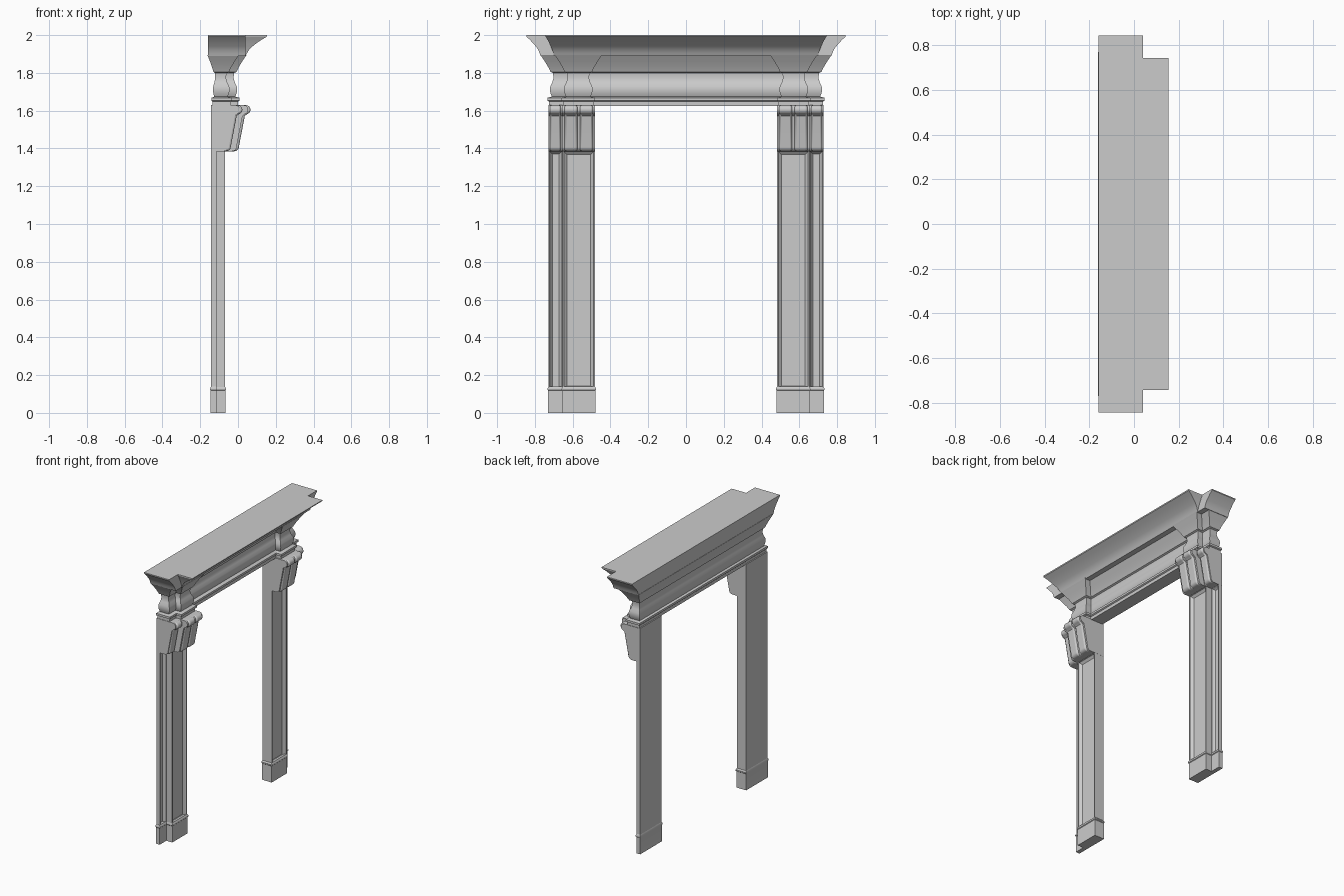
import bpy, bmesh, math
from math import cos, sin, radians

if "Cube" in bpy.data.objects:
    bpy.data.objects.remove(bpy.data.objects["Cube"])


def finish(bm, name, mirror=True, bevel=0):
    bmesh.ops.recalc_face_normals(bm, faces=bm.faces)
    me = bpy.data.meshes.new(name)
    bm.to_mesh(me)
    bm.free()
    ob = bpy.data.objects.new(name, me)
    bpy.context.collection.objects.link(ob)
    if bevel:
        b = ob.modifiers.new("round", "BEVEL")
        b.width, b.segments = bevel, 3
        b.limit_method, b.angle_limit = "ANGLE", radians(60)
    if mirror:
        m = ob.modifiers.new("mirror", "MIRROR")
        m.use_axis = (False, True, False)
        m.use_mirror_merge = False
    bpy.ops.object.select_all(action="DESELECT")
    ob.select_set(True)
    bpy.context.view_layer.objects.active = ob
    bpy.ops.object.shade_smooth_by_angle(angle=radians(30))
    return ob


def loft(rings):
    """Stack of rectangles (z, x0, x1, y0, y1) joined into a solid."""
    bm = bmesh.new()
    prev = None
    for z, x0, x1, y0, y1 in rings:
        vs = [bm.verts.new(p) for p in ((x0, y0, z), (x1, y0, z), (x1, y1, z), (x0, y1, z))]
        if prev:
            for i in range(4):
                j = (i + 1) % 4
                bm.faces.new((prev[i], prev[j], vs[j], vs[i]))
        else:
            bm.faces.new(vs[::-1])
        prev = vs
    bm.faces.new(prev)
    return bm


def box(x0, x1, y0, y1, z0, z1):
    return loft([(z0, x0, x1, y0, y1), (z1, x0, x1, y0, y1)])


def panelled(name, x1, y0, y1, border, slope):
    """Shaft with a sunken, sloped-edge panel on its front face."""
    bm = box(-0.143, x1, y0, y1, 0.12, 1.39)
    bmesh.ops.recalc_face_normals(bm, faces=bm.faces)
    face = [f for f in bm.faces if f.normal.x > 0.9]
    bmesh.ops.inset_region(bm, faces=face, thickness=border)
    bmesh.ops.inset_region(bm, faces=face, thickness=0.003, depth=-0.008)
    bmesh.ops.inset_region(bm, faces=face, thickness=slope, depth=-0.012)
    finish(bm, name)


def scroll(name, y0, y1, dx, bevel=0):
    """Bracket side profile with a scroll on top, extruded along y."""
    pts = [(-0.143, 1.63), (-0.143, 1.385)]
    for a in range(-90, 1, 15):
        pts.append((-0.02 + dx + 0.025 * cos(radians(a)), 1.41 + 0.025 * sin(radians(a))))
    pts.append((0.036 + dx, 1.572))
    for a in range(-75, 91, 15):
        pts.append((0.042 + dx + 0.024 * cos(radians(a)), 1.605 + 0.024 * sin(radians(a))))
    bm = bmesh.new()
    f = bm.faces.new([bm.verts.new((x, y0, z)) for x, z in pts])
    ext = bmesh.ops.extrude_face_region(bm, geom=[f])
    vs = [v for v in ext["geom"] if isinstance(v, bmesh.types.BMVert)]
    bmesh.ops.translate(bm, vec=(0, y1 - y0, 0), verts=vs)
    finish(bm, name, bevel=bevel)


# Plinths with a thin cap moulding
for part, x1, y0, y1 in (("inner", -0.067, 0.48, 0.655), ("outer", -0.115, 0.65, 0.73)):
    finish(loft([(0, -0.145, x1, y0, y1), (0.118, -0.145, x1, y0, y1),
                 (0.122, -0.147, x1 + 0.004, y0 - 0.004, y1 + 0.003),
                 (0.13, -0.147, x1 + 0.004, y0 - 0.004, y1 + 0.003),
                 (0.14, -0.143, x1 - 0.002, y0 + 0.003, y1 - 0.002)]), part + "_plinth")

# Pilaster shafts
panelled("inner_shaft", -0.068, 0.483, 0.654, 0.01, 0.02)
panelled("outer_shaft", -0.115, 0.652, 0.727, 0.008, 0.016)

# Scrolled brackets: recessed body plus rounded ribs
scroll("inner_bracket_body", 0.482, 0.655, -0.012)
scroll("outer_bracket_body", 0.655, 0.728, -0.055)
for y in (0.493, 0.575):
    scroll("inner_bracket_rib", y, y + 0.068, 0.0, 0.01)
scroll("outer_bracket_rib", 0.663, 0.721, -0.043, 0.01)

# Entablature: lower moulding and waisted frieze, as (z, outward offset)
WAVE = [(1.625, 0), (1.648, 0), (1.653, 0.009), (1.668, 0.009), (1.674, -0.015),
        (1.69, -0.008), (1.71, -0.004), (1.73, -0.007), (1.75, -0.017), (1.775, -0.024),
        (1.8, -0.02), (1.805, -0.008), (1.83, 0.004), (1.86, 0.022), (1.895, 0.045)]
finish(loft([(z, -0.135 - 0.6 * e, -0.04 + e, -0.725 - e, 0.725 + e) for z, e in WAVE]),
       "frieze", mirror=False)
finish(loft([(z, -0.1, e, 0.49 - e, 0.65 + e) for z, e in WAVE]), "frieze_block")

# Cornice: end returns and the projecting front run, as (z, end y, front x, front end y)
CROWN = [(1.89, 0.77, 0.04, 0.70), (1.905, 0.775, 0.048, 0.703), (1.925, 0.784, 0.06, 0.709),
         (1.94, 0.795, 0.076, 0.716), (1.957, 0.81, 0.098, 0.724), (1.975, 0.826, 0.124, 0.733),
         (1.992, 0.845, 0.153, 0.743), (2.0, 0.845, 0.155, 0.743)]
finish(loft([(z, -0.16, 0.04, -ye, ye) for z, ye, xf, yf in CROWN]), "cornice_returns", mirror=False)
finish(loft([(z, -0.12, xf, -yf, yf) for z, ye, xf, yf in CROWN]), "cornice_front", mirror=False)
